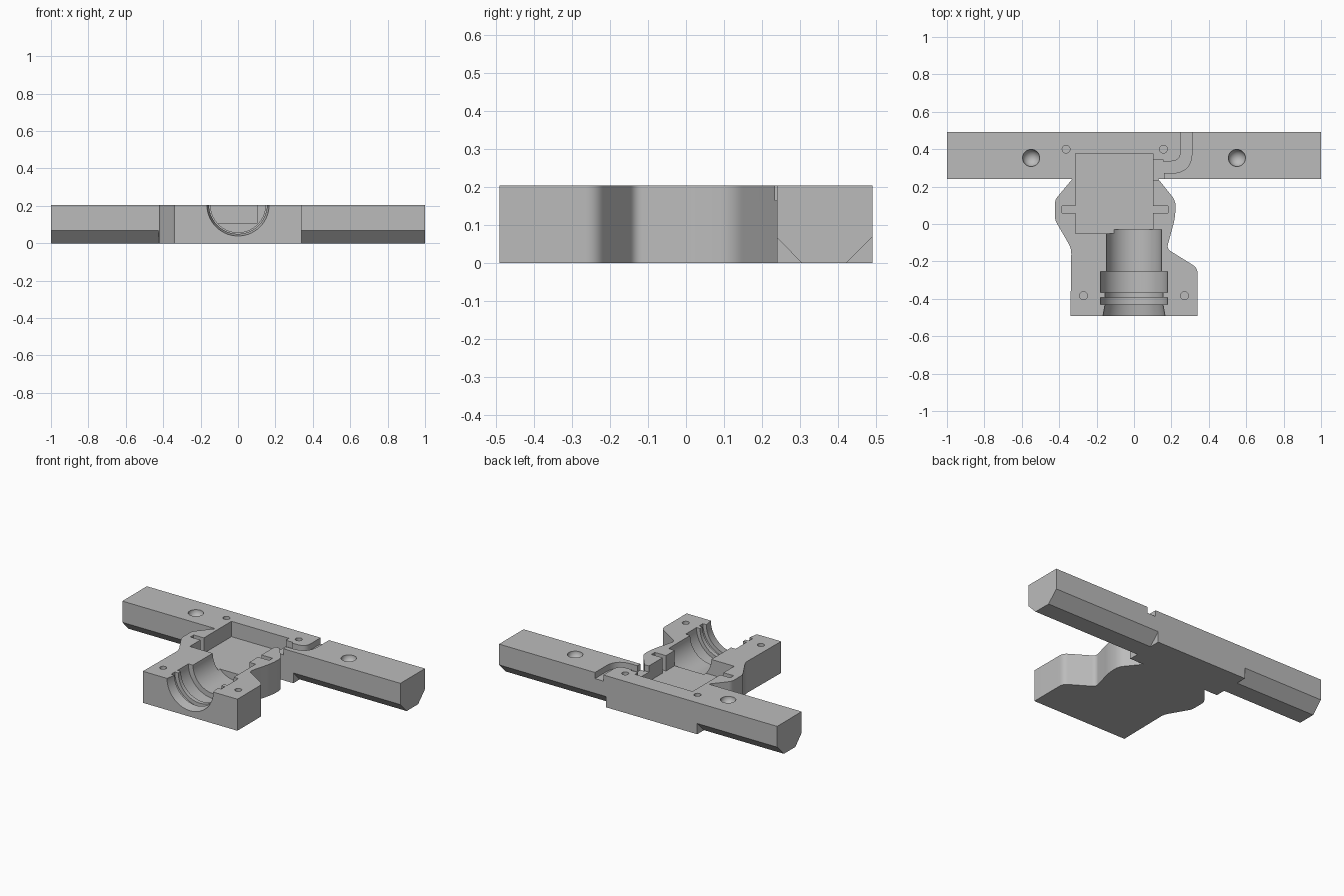
import bpy, bmesh, math
from mathutils import Vector

if "Cube" in bpy.data.objects:
    bpy.data.objects.remove(bpy.data.objects["Cube"])

TOP, HALF_Y = 0.205, 0.492

grey = bpy.data.materials.new("light grey")
grey.diffuse_color = (0.5, 0.5, 0.5, 1)
grey.use_nodes = True
grey.node_tree.nodes["Principled BSDF"].inputs["Base Color"].default_value = grey.diffuse_color


def make(name, bm):
    bmesh.ops.recalc_face_normals(bm, faces=bm.faces)
    mesh = bpy.data.meshes.new(name)
    bm.to_mesh(mesh)
    bm.free()
    ob = bpy.data.objects.new(name, mesh)
    bpy.context.collection.objects.link(ob)
    mesh.materials.append(grey)
    return ob


def rounded(points, steps=7):
    """Outline of (x, y[, fillet length]) points with the marked corners rounded."""
    out, n = [], len(points)
    for i, p in enumerate(points):
        c = Vector(p[:2])
        if len(p) < 3:
            out.append(c)
            continue
        a = c + (Vector(points[i - 1][:2]) - c).normalized() * p[2]
        b = c + (Vector(points[(i + 1) % n][:2]) - c).normalized() * p[2]
        for k in range(steps + 1):
            t = k / steps
            out.append(a * (1 - t) ** 2 + c * 2 * t * (1 - t) + b * t * t)
    return out


def prism(name, points, lo, hi, along_x=False):
    """Extrude an outline along z, or a (y, z) outline along x."""
    bm = bmesh.new()
    place = (lambda p, h: (h, p[0], p[1])) if along_x else (lambda p, h: (p[0], p[1], h))
    face = bm.faces.new([bm.verts.new(place(p, lo)) for p in points])
    new = bmesh.ops.extrude_face_region(bm, geom=[face])["geom"]
    step = (hi - lo, 0, 0) if along_x else (0, 0, hi - lo)
    bmesh.ops.translate(bm, vec=step, verts=[v for v in new if isinstance(v, bmesh.types.BMVert)])
    return make(name, bm)


def box(name, x0, x1, y0, y1, z0, z1):
    return prism(name, [(x0, y0), (x1, y0), (x1, y1), (x0, y1)], z0, z1)


def revolve_y(name, profile, sides=64):
    """Closed solid from (y, radius) rings around the axis at the top plane."""
    bm = bmesh.new()
    rings = [[bm.verts.new((r * math.cos(a), y, TOP + r * math.sin(a)))
              for a in (2 * math.pi * (i + 0.5) / sides for i in range(sides))]
             for y, r in profile]
    for a, b in zip(rings, rings[1:]):
        for i in range(sides):
            j = (i + 1) % sides
            bm.faces.new((a[i], a[j], b[j], b[i]))
    bm.faces.new(rings[0])
    bm.faces.new(rings[-1])
    return make(name, bm)


def cut(target, cutter):
    mod = target.modifiers.new("cut", "BOOLEAN")
    mod.operation, mod.solver, mod.object = "DIFFERENCE", "EXACT", cutter
    bpy.context.view_layer.update()
    graph = bpy.context.evaluated_depsgraph_get()
    result = bpy.data.meshes.new_from_object(target.evaluated_get(graph))
    target.modifiers.clear()
    target.data = result
    bpy.data.objects.remove(cutter)


# housing and cross bar as one plan outline
housing = prism("half_housing", rounded([
    (-0.34, -HALF_Y), (0.34, -HALF_Y), (0.34, -0.235, 0.03), (0.175, -0.132, 0.025),
    (0.222, 0.04, 0.05), (0.222, 0.125, 0.03), (0.13, 0.24), (1, 0.24), (1, HALF_Y),
    (-1, HALF_Y), (-1, 0.24), (-0.33, 0.24), (-0.422, 0.13, 0.02), (-0.422, 0.02, 0.02),
    (-0.335, -0.13, 0.03)]), 0, TOP)

# chamfered lower edges of both arms
for x0, x1 in ((-1.1, -0.425), (0.23, 1.1)):
    cut(housing, prism("front_chamfer", [(0.23, -0.01), (0.315, -0.01), (0.237, 0.07), (0.23, 0.077)], x0, x1, True))
    cut(housing, prism("back_chamfer", [(0.412, -0.01), (0.51, -0.01), (0.51, 0.088)], x0, x1, True))

# main pocket and side slots
cut(housing, box("pocket", -0.312, 0.102, -0.05, 0.378, 0.105, 0.3))
cut(housing, box("side_slots", -0.385, 0.182, 0.06, 0.095, 0.105, 0.3))

# stepped half bore
cut(housing, revolve_y("bore", [
    (-0.53, 0.173), (-0.43, 0.155), (-0.43, 0.18), (-0.392, 0.18), (-0.392, 0.155),
    (-0.365, 0.155), (-0.365, 0.18), (-0.253, 0.18), (-0.253, 0.147), (-0.03, 0.147)]))

# curved wire channel
cut(housing, prism("wire_channel", rounded([
    (0.31, 0.52), (0.25, 0.52), (0.25, 0.335, 0.055), (0.155, 0.335), (0.155, 0.345),
    (0.09, 0.345), (0.09, 0.235), (0.16, 0.235), (0.16, 0.272), (0.31, 0.272, 0.11)]), 0.165, 0.3))

# blind screw holes
for x, y in ((-0.363, 0.4), (0.157, 0.4), (-0.27, -0.383), (0.27, -0.383)):
    ring = [(x + 0.021 * math.cos(i * math.pi / 12), y + 0.021 * math.sin(i * math.pi / 12)) for i in range(24)]
    cut(housing, prism("screw_hole", ring, 0.08, 0.3))

# round dimples in the arms
for x in (-0.55, 0.55):
    bm = bmesh.new()
    bmesh.ops.create_uvsphere(bm, u_segments=32, v_segments=17, radius=0.046)
    bmesh.ops.translate(bm, vec=(x, 0.353, TOP), verts=bm.verts)
    cut(housing, make("dimple", bm))

bpy.context.view_layer.objects.active = housing
housing.select_set(True)
bpy.ops.object.shade_smooth_by_angle(angle=math.radians(25))
